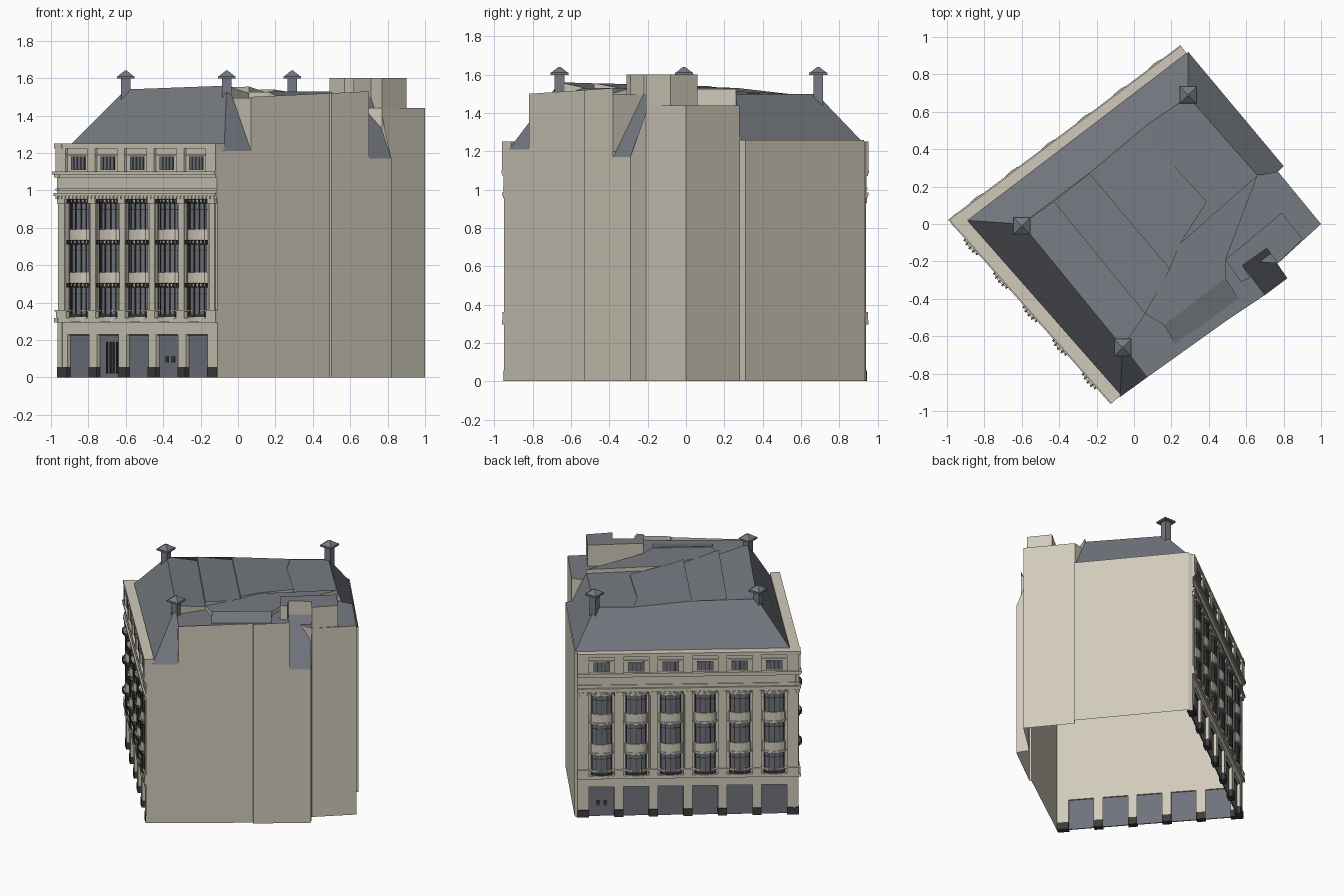
import bpy, bmesh, math
from mathutils import Matrix, Vector

if "Cube" in bpy.data.objects:
    bpy.data.objects.remove(bpy.data.objects["Cube"], do_unlink=True)


def material(name, rgb):
    m = bpy.data.materials.new(name)
    m.use_nodes = True
    m.diffuse_color = (*rgb, 1)
    m.node_tree.nodes["Principled BSDF"].inputs["Base Color"].default_value = (*rgb, 1)
    return m


STONE = material("pale_stone", (0.63, 0.59, 0.49))
SLATE = material("roof_slate", (0.18, 0.195, 0.22))
GLASS = material("window_glass", (0.16, 0.17, 0.2))
DARK = material("dark_trim", (0.045, 0.045, 0.045))


def finish(name, bm, mats, fix=True):
    if fix:
        bmesh.ops.recalc_face_normals(bm, faces=bm.faces)
    me = bpy.data.meshes.new(name)
    bm.to_mesh(me)
    bm.free()
    for m in mats:
        me.materials.append(m)
    ob = bpy.data.objects.new(name, me)
    bpy.context.collection.objects.link(ob)


def sheet(name, polys, mat):
    bm = bmesh.new()
    for p in polys:
        bm.faces.new([bm.verts.new(v) for v in p])
    finish(name, bm, [mat], fix=False)


def prism(name, plan, tops, base):
    """Block with stone sides and a slate top that may slope."""
    bm = bmesh.new()
    if not isinstance(tops, list):
        tops = [tops] * len(plan)
    lo = [bm.verts.new((*p, base)) for p in plan]
    hi = [bm.verts.new((*p, z)) for p, z in zip(plan, tops)]
    bm.faces.new(hi).material_index = 1
    for i in range(len(plan)):
        j = (i + 1) % len(plan)
        bm.faces.new((lo[i], lo[j], hi[j], hi[i]))
    finish(name, bm, [STONE, SLATE], fix=False)


# Plan corners
W, S, N = Vector((-0.965, 0.02)), Vector((-0.11, -0.95)), Vector((0.26, 0.94))


class Facade:
    """Street front with its own axes: u along, d outward, z up."""

    def __init__(self, name, end, side):
        self.name, self.parts = name, {}
        self.length = (end - W).length
        self.t = (end - W).normalized()
        self.n = Vector((-self.t.y, self.t.x)) * side

    def at(self, u, d, z):
        return (*(W + self.t * u + self.n * d), z)

    def bm(self, part, mat):
        return self.parts.setdefault(part, (bmesh.new(), mat))[0]

    def box(self, part, mat, u0, u1, d0, d1, z0, z1):
        c = self.at((u0 + u1) / 2, (d0 + d1) / 2, (z0 + z1) / 2)
        a, b = self.t * (u1 - u0), self.n * (d1 - d0)
        m = Matrix(((a.x, b.x, 0, c[0]), (a.y, b.y, 0, c[1]),
                    (0, 0, z1 - z0, c[2]), (0, 0, 0, 1)))
        bmesh.ops.create_cube(self.bm(part, mat), size=1, matrix=m)

    def arc(self, uc, half, bulge, steps):
        return [(uc - half * math.cos(math.pi * i / steps),
                 -0.015 + bulge * math.sin(math.pi * i / steps)) for i in range(steps + 1)]

    def bow(self, part, mat, uc, half, bulge, z0, z1):
        bm = self.bm(part, mat)
        pts = self.arc(uc, half, bulge, 6)
        lo, hi = [[bm.verts.new(self.at(u, d, z)) for u, d in pts] for z in (z0, z1)]
        bm.faces.new(lo)
        bm.faces.new(hi)
        for i in range(len(pts)):
            j = (i + 1) % len(pts)
            bm.faces.new((lo[i], lo[j], hi[j], hi[i]))

    def done(self):
        for part, (bm, mat) in self.parts.items():
            finish(f"{self.name}_{part}", bm, [mat])


PITCH, OPEN = 0.239, 0.175
FLOORS = [(0.32, 0.48), (0.56, 0.71), (0.79, 0.93)]


def build_facade(name, end, side, bays, awnings, door, bars):
    f = Facade(name, end, side)
    L = f.length
    start = (L - bays * PITCH + PITCH - OPEN) / 2
    # Backing wall and horizontal mouldings
    for part, d0, d1, z0, z1 in [
            ("wall", -0.04, -0.015, 0.23, 1.1), ("shop_lintel", -0.02, 0, 0.23, 0.3),
            ("balcony_band", -0.02, 0.014, 0.295, 0.318), ("balcony_band", -0.02, 0.012, 0.352, 0.362),
            ("lower_cornice", -0.02, 0.008, 0.955, 0.97), ("lower_cornice", -0.02, 0.016, 0.97, 0.985),
            ("frieze", -0.02, 0.002, 0.985, 1.075), ("frieze", -0.02, 0.008, 1.0, 1.01),
            ("upper_cornice", -0.03, 0.013, 1.07, 1.085), ("upper_cornice", -0.03, 0.02, 1.085, 1.1),
            ("attic", -0.05, 0, 1.1, 1.24), ("attic_coping", -0.055, 0.014, 1.225, 1.25)]:
        f.box(part, STONE, -max(d1, 0), L, d0, d1, z0, z1)
    # Piers, pilasters and dark plinths between the bays
    for i in range(bays + 1):
        a = start + i * PITCH - (PITCH - OPEN) if i else 0
        b = start + i * PITCH if i < bays else L
        m = (a + b) / 2
        f.box("piers", STONE, a, b, -0.04, 0, 0.055, 0.23)
        f.box("plinths", DARK, a, b, -0.04, 0.004, 0, 0.055)
        f.box("pilasters", STONE, a, b, -0.02, -0.004, 0.3, 0.955)
        f.box("pilasters", STONE, m - 0.022, m + 0.022, -0.01, 0.004, 0.36, 0.93)
        f.box("capitals", STONE, m - 0.03, m + 0.03, -0.01, 0.012, 0.93, 0.955)
        f.box("balcony_piers", STONE, a, b, -0.02, 0.012, 0.318, 0.352)
        f.box("attic_piers", STONE, a, b, -0.01, 0.014, 1.1, 1.225)
    for i in range(bays):
        u0 = start + i * PITCH
        u1, uc = u0 + OPEN, u0 + OPEN / 2
        # Shop front
        f.box("shop_windows", GLASS, u0, u1, -0.03, -0.022, 0, 0.23)
        f.box("shop_heads", DARK, u0, u1, -0.022, -0.017, 0.222, 0.23)
        if i == door:
            for k in (-0.025, 0.025):
                f.box("door_panels", DARK, uc + k - 0.013, uc + k + 0.013, -0.022, -0.018, 0.08, 0.115)
        if i == bars:
            for k in range(4):
                u = u0 + 0.055 + k * 0.027
                f.box("shop_bars", DARK, u, u + 0.008, -0.022, -0.015, 0.02, 0.19)
        # Bowed window stack
        f.bow("bay_spandrels", STONE, uc, 0.083, 0.04, 0.3, 0.322)
        for k, (z0, z1) in enumerate(FLOORS):
            f.bow("bay_glass", GLASS, uc, 0.074, 0.03, z0, z1)
            top = FLOORS[k + 1][0] if k < 2 else 0.955
            f.bow("bay_spandrels", STONE, uc, 0.08, 0.036, z1, top)
            f.bow("bay_sills", STONE, uc, 0.085, 0.042, z1 + 0.004, z1 + 0.016)
            f.bow("bay_transoms", DARK, uc, 0.075, 0.032, z1 - 0.035, z1 - 0.03)
            for j, (u, d) in enumerate(f.arc(uc, 0.075, 0.032, 6)):
                edge = j in (0, 6)
                w = 0.008 if edge else 0.003
                f.box("bay_jambs" if edge else "bay_mullions", STONE if edge else DARK,
                      u - w, u + w, d - 0.003, d + 0.003, z0, z1)
            if awnings:
                f.bow("awning_ledges", STONE, uc, 0.086, 0.05, z1 + 0.008, z1 + 0.022)
                for u, d in f.arc(uc, 0.085, 0.05, 10):
                    f.box("awning_slats", DARK, u - 0.004, u + 0.004, d - 0.012, d + 0.006,
                          z1, z1 + 0.024)
        f.bow("balcony_rails", DARK, uc, 0.076, 0.034, 0.322, 0.338)
        # Attic lights
        f.box("attic_panels", DARK, u0 + 0.03, u1 - 0.03, 0, 0.002, 1.108, 1.182)
        for k in range(4):
            u = u0 + 0.034 + k * 0.028
            f.box("attic_windows", GLASS, u, u + 0.022, 0, 0.006, 1.112, 1.178)
        f.box("attic_sills", STONE, u0, u1, 0, 0.008, 1.185, 1.195)
    # Dentils under the lower cornice
    for k in range(int(L / 0.03)):
        f.box("dentils", STONE, k * 0.03, k * 0.03 + 0.015, 0, 0.013, 0.955, 0.97)
    f.done()


build_facade("southwest_front", S, -1, 5, True, 3, 1)
build_facade("northwest_front", N, 1, 6, False, 5, None)

# Plain party walls: start, end, top height at each end
walls = [
    (S, (0.07, -0.82), 1.21, 1.21), ((0.07, -0.82), (0.49, -0.52), 1.5, 1.52),
    ((0.49, -0.52), (0.5, -0.53), 1.52, 1.52), ((0.5, -0.53), (0.7, -0.38), 1.52, 1.53),
    ((0.7, -0.38), (0.82, -0.29), 1.17, 1.17), ((0.82, -0.29), (0.77, -0.21), 1.17, 1.4),
    ((0.77, -0.21), (1, 0), 1.44, 1.44), ((1, 0), (0.77, 0.28), 1.44, 1.44),
    ((0.77, 0.28), (0.8, 0.31), 1.26, 1.26), ((0.8, 0.31), (0.29, 0.93), 1.26, 1.26),
    ((0.29, 0.93), N, 1.25, 1.25)]
sheet("party_walls", [((*p, 0), (*q, 0), (*q, zq), (*p, zp)) for p, q, zp, zq in walls], STONE)

# Mansard slopes
w, s, n = (-0.9, 0.02, 1.24), (-0.075, -0.925, 1.21), (0.29, 0.92, 1.25)
A, B, C, D = (-0.6, 0, 1.54), (-0.06, -0.66, 1.56), (0.29, 0.68, 1.5), (0.66, 0.26, 1.5)
M1, M2 = (-0.24, 0.27, 1.53), (0.07, 0.53, 1.5)
step = (0.77, 0.28, 1.26)
sheet("mansard_roof", [
    (w, A, M1, M2, C, n), (w, s, B, A), ((0.8, 0.31, 1.26), n, C, D, step),
    (s, (0.07, -0.82, 1.21), (-0.03, -0.69, 1.5), B),
    ((0.7, -0.38, 1.17), (0.82, -0.29, 1.17), (0.71, -0.13, 1.5), (0.58, -0.22, 1.5))], SLATE)

# Upper roofs: flat deck, tilted strips, east wing and lift tower
prism("roof_deck", [(-0.03, -0.69), (0.07, -0.82), (0.49, -0.52), (0.7, -0.38), (0.58, -0.22),
                    (0.49, -0.19), D[:2], C[:2], M2[:2], M1[:2], A[:2], B[:2]], 1.495, 1.2)
prism("tilted_roof_west", [A[:2], B[:2], (0.06, -0.48), (-0.43, 0.12)],
      [1.54, 1.56, 1.52, 1.51], 1.48)
prism("tilted_roof_middle", [(-0.43, 0.12), (0.06, -0.48), (0.19, -0.24), M1[:2]],
      [1.54, 1.555, 1.51, 1.51], 1.48)
prism("tilted_roof_east", [M1[:2], (0.19, -0.24), (0.25, -0.1), (0.39, 0.12), (0.14, 0.39), M2[:2]],
      [1.53, 1.54, 1.53, 1.51, 1.5, 1.5], 1.48)
prism("south_roof", [(0.06, -0.48), (0.16, -0.54), (0.49, -0.29), (0.49, -0.19), D[:2],
                     (0.25, -0.1), (0.19, -0.24)], 1.525, 1.48)
prism("south_roof_slope", [(0.16, -0.54), (0.22, -0.64), (0.56, -0.4), (0.49, -0.29)],
      [1.53, 1.497, 1.497, 1.53], 1.48)
prism("east_wing_roof", [(0.77, -0.21), (1, 0), (0.77, 0.28), D[:2], (0.49, -0.19)], 1.44, 1.2)
prism("lift_tower", [(0.9, -0.08), (0.79, 0.06), (0.49, -0.19), (0.57, -0.31), (0.62, -0.29),
                     (0.58, -0.22), (0.71, -0.13), (0.77, -0.21)], 1.6, 1.4)

# Capped chimneys
for label, x, y in (("west", -0.6, -0.01), ("south", -0.06, -0.66), ("north", 0.29, 0.69)):
    bm = bmesh.new()
    for size, z0, z1 in ((0.05, 1.44, 1.6), (0.095, 1.598, 1.61)):
        bmesh.ops.create_cube(bm, size=1, matrix=Matrix.Translation((x, y, (z0 + z1) / 2))
                              @ Matrix.Diagonal((size, size, z1 - z0, 1)))
    bmesh.ops.create_cone(bm, cap_ends=True, segments=4, radius1=0.062, radius2=0.008, depth=0.03,
                          matrix=Matrix.Translation((x, y, 1.625)) @ Matrix.Rotation(math.pi / 4, 4, "Z"))
    finish(f"{label}_chimney", bm, [SLATE])
